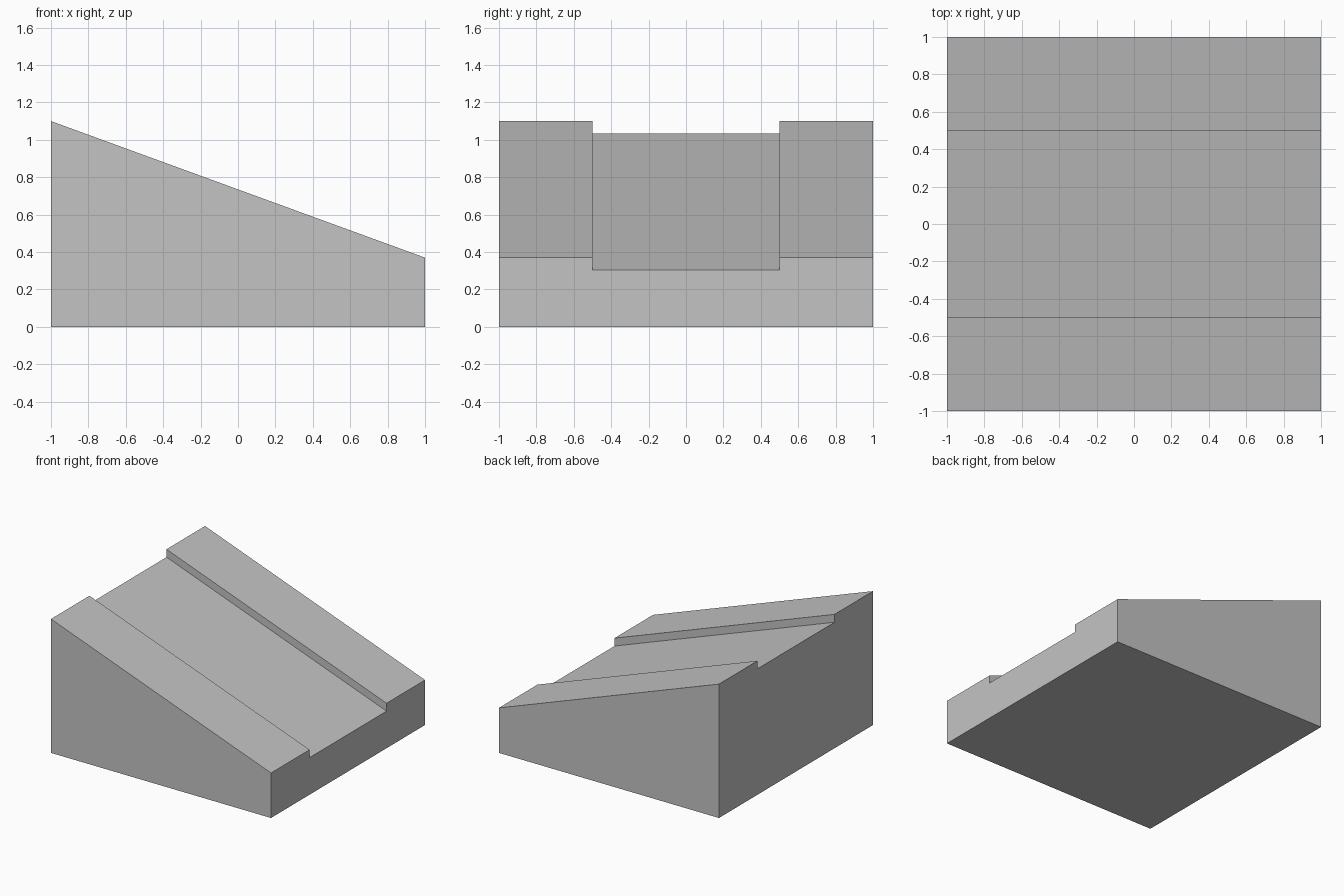
import bpy
import bmesh

cube = bpy.data.objects.get("Cube")
if cube:
    bpy.data.objects.remove(cube, do_unlink=True)

# Single plain grey
grey = bpy.data.materials.new("plain_grey")
grey.use_nodes = True
colour = (0.55, 0.55, 0.55, 1.0)
grey.diffuse_color = colour
grey.node_tree.nodes["Principled BSDF"].inputs["Base Color"].default_value = colour

HALF = 1.0            # half length and half width
CHANNEL = 0.5         # half width of the sunken channel
DEPTH = 0.065         # channel depth
HIGH, LOW = 1.10, 0.37


def end_section(bm, x, rim):
    """Stepped cross-section of the ramp at one end."""
    floor = rim - DEPTH
    profile = [(-HALF, 0), (HALF, 0), (HALF, rim), (CHANNEL, rim),
               (CHANNEL, floor), (-CHANNEL, floor), (-CHANNEL, rim), (-HALF, rim)]
    return [bm.verts.new((x, y, z)) for y, z in profile]


# Sloped block with a channel along its top
bm = bmesh.new()
tall = end_section(bm, -HALF, HIGH)
short = end_section(bm, HALF, LOW)
bm.faces.new(tall)
bm.faces.new(short)
for i in range(len(tall)):
    j = (i + 1) % len(tall)
    bm.faces.new((tall[i], tall[j], short[j], short[i]))
bmesh.ops.recalc_face_normals(bm, faces=bm.faces)

mesh = bpy.data.meshes.new("channelled_ramp")
bm.to_mesh(mesh)
bm.free()
mesh.materials.append(grey)
ramp = bpy.data.objects.new("channelled_ramp", mesh)
bpy.context.collection.objects.link(ramp)
